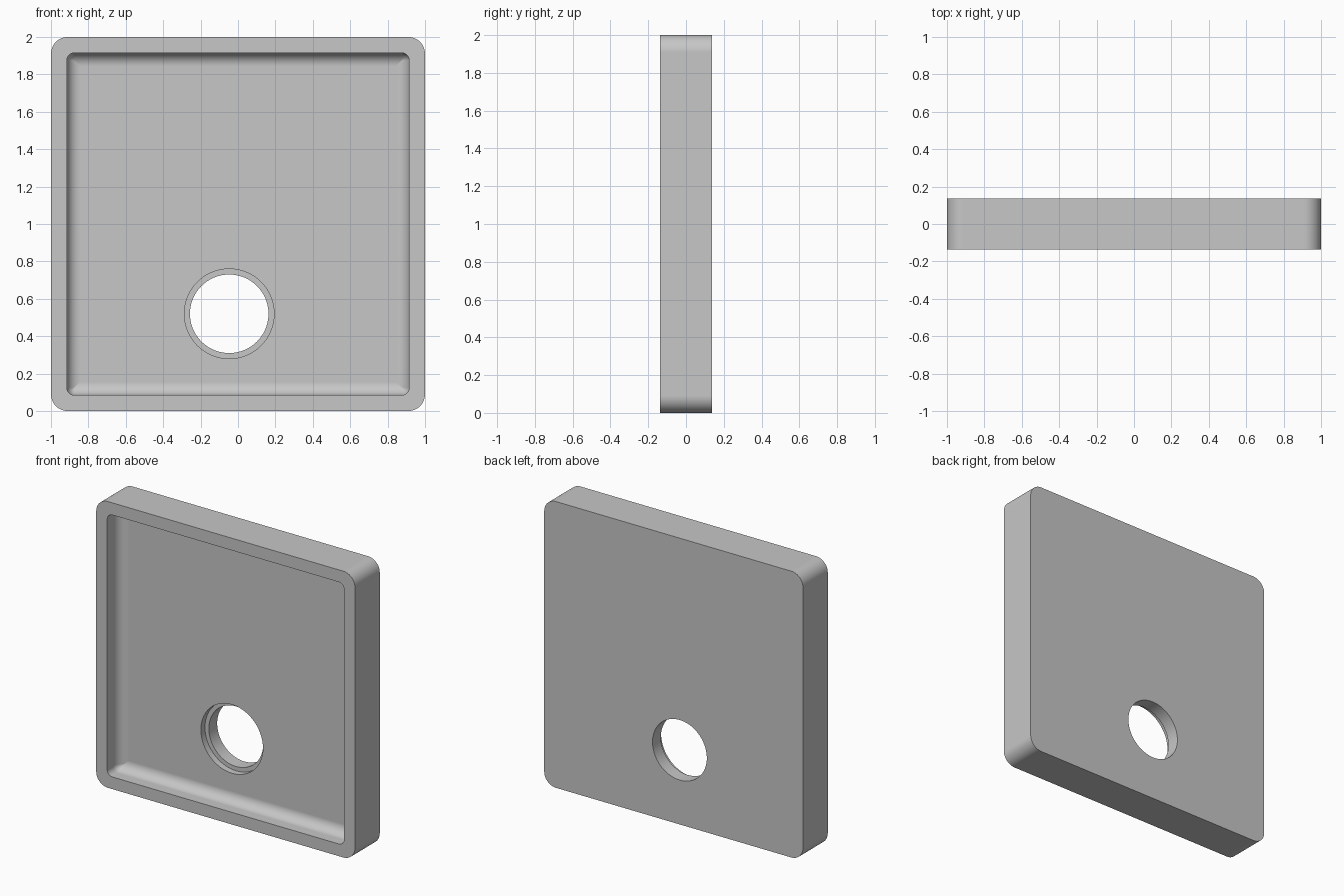
import bpy
import bmesh
from math import sin, cos, pi, radians
from mathutils import Matrix

cube = bpy.data.objects.get("Cube")
if cube:
    bpy.data.objects.remove(cube, do_unlink=True)

HALF_DEPTH = 0.137      # half the tray thickness
FLOOR_Y = 0.0           # basin floor
LEDGE_Y = 0.045         # step inside the drain
FILLET = 0.07           # basin floor fillet radius
DRAIN_X, DRAIN_Z = -0.047, 0.52

grey = bpy.data.materials.new("light_grey")
grey.use_nodes = True
colour = (0.57, 0.57, 0.57, 1)
grey.diffuse_color = colour
grey.node_tree.nodes["Principled BSDF"].inputs["Base Color"].default_value = colour


def make_object(name, bm):
    bmesh.ops.recalc_face_normals(bm, faces=bm.faces)
    mesh = bpy.data.meshes.new(name)
    bm.to_mesh(mesh)
    bm.free()
    mesh.materials.append(grey)
    obj = bpy.data.objects.new(name, mesh)
    bpy.context.collection.objects.link(obj)
    return obj


def rounded_square(half, radius, steps=12):
    """Corner points of a rounded square centred on the tray."""
    points = []
    for corner in range(4):
        mid = pi / 4 + corner * pi / 2
        cx = (half - radius) * (1 if cos(mid) > 0 else -1)
        cz = (half - radius) * (1 if sin(mid) > 0 else -1)
        for i in range(steps + 1):
            a = corner * pi / 2 + i / steps * pi / 2
            points.append((cx + radius * cos(a), cz + radius * sin(a)))
    return points


def loft(name, rings):
    """Closed solid through rounded squares given as (y, half width, radius)."""
    bm = bmesh.new()
    loops = [[bm.verts.new((x, y, z + 1)) for x, z in rounded_square(half, r)]
             for y, half, r in rings]
    for a, b in zip(loops, loops[1:]):
        n = len(a)
        for i in range(n):
            j = (i + 1) % n
            bm.faces.new((a[i], a[j], b[j], b[i]))
    bm.faces.new(loops[0])
    bm.faces.new(loops[-1])
    return make_object(name, bm)


def drain_cutter(name, radius, y0, y1):
    bm = bmesh.new()
    place = Matrix.Translation((DRAIN_X, (y0 + y1) / 2, DRAIN_Z)) @ Matrix.Rotation(pi / 2, 4, "X")
    bmesh.ops.create_cone(bm, cap_ends=True, segments=72, radius1=radius,
                          radius2=radius, depth=y1 - y0, matrix=place)
    return make_object(name, bm)


# Outer tray block
tray = loft("tray", [(-HALF_DEPTH, 1, 0.09), (HALF_DEPTH, 1, 0.09)])

# Basin with a filleted floor
basin_rings = [(-0.3, 0.915, 0.04)]
for i in range(13):
    a = i / 12 * pi / 2
    inset = FILLET * (1 - cos(a))
    basin_rings.append((FLOOR_Y - FILLET + FILLET * sin(a),
                        0.915 - inset, max(0.04 - inset, 0.002)))
cutters = [
    loft("basin_cutter", basin_rings),
    drain_cutter("drain_recess_cutter", 0.24, -0.1, LEDGE_Y),
    drain_cutter("drain_hole_cutter", 0.21, -0.1, 0.3),
]

# Cut the basin, drain recess and drain hole in turn
bpy.ops.object.select_all(action="DESELECT")
tray.select_set(True)
bpy.context.view_layer.objects.active = tray
for cutter in cutters:
    cutter.hide_render = True
    mod = tray.modifiers.new(cutter.name, "BOOLEAN")
    mod.operation = "DIFFERENCE"
    mod.solver = "EXACT"
    mod.object = cutter
    bpy.ops.object.modifier_apply(modifier=mod.name)
    bpy.data.objects.remove(cutter, do_unlink=True)

# Smooth rounded parts while flats and rims stay crisp
bpy.ops.object.shade_smooth_by_angle(angle=radians(30))
normals = tray.modifiers.new("weighted_normals", "WEIGHTED_NORMAL")
normals.keep_sharp = True
